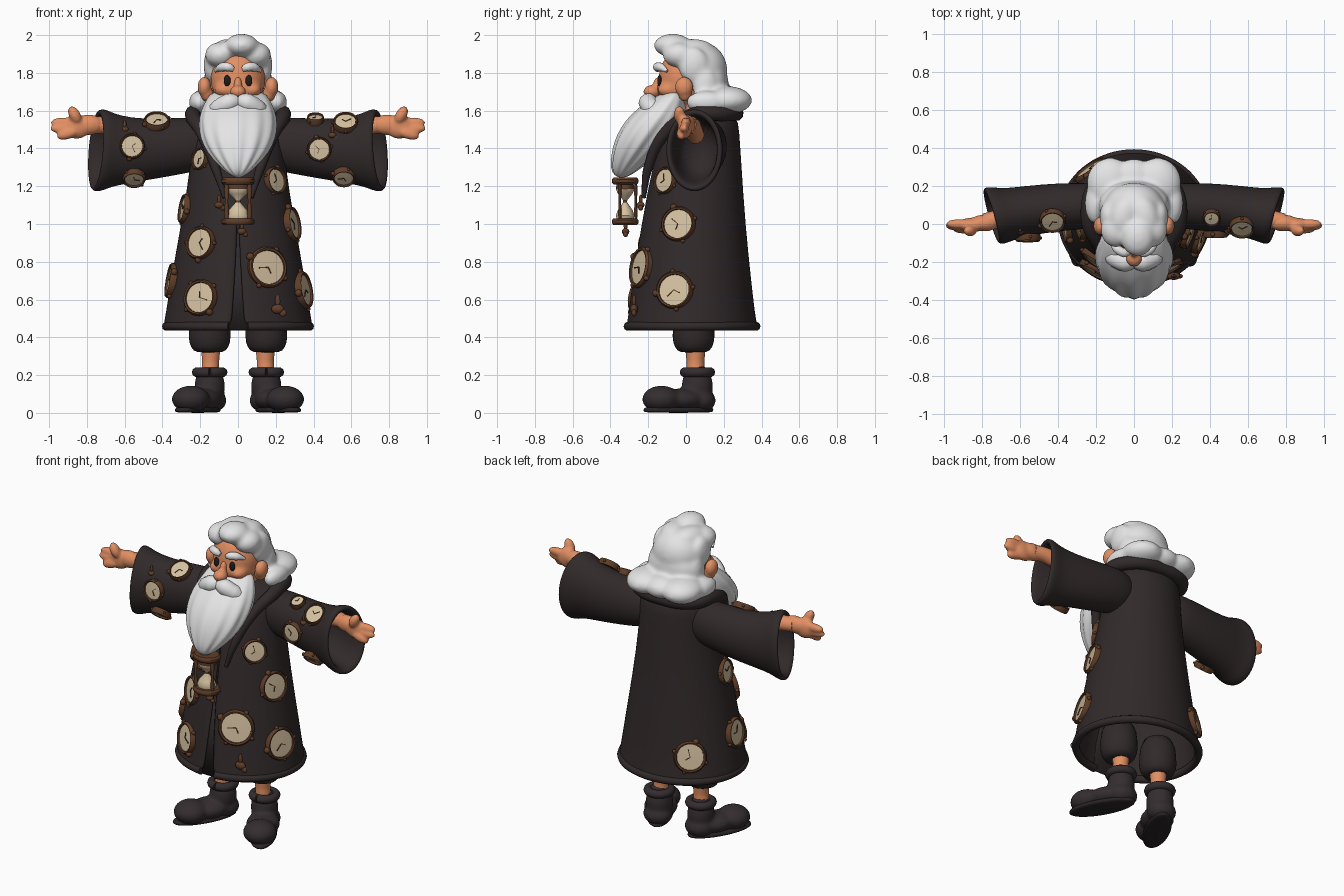
import bpy, bmesh, math
from mathutils import Vector as V, Matrix as M

cube = bpy.data.objects.get("Cube")
if cube:
    bpy.data.objects.remove(cube)


def material(name, r, g, b):
    m = bpy.data.materials.new(name)
    m.use_nodes = True
    m.diffuse_color = (r, g, b, 1)
    m.node_tree.nodes["Principled BSDF"].inputs["Base Color"].default_value = (r, g, b, 1)
    return m


ROBE = material("dark robe cloth", .031, .0225, .0235)
BOOT = material("boot leather", .034, .026, .028)
SOLE = material("black sole", .022, .018, .019)
SKIN = material("skin", .76, .275, .125)
HAIR = material("white hair", .78, .78, .78)
CREAM = material("cream dial", .66, .53, .35)
BROWN = material("brown wood", .115, .047, .021)
EYE = material("eye black", .015, .012, .012)


def finish(bm, name, mats, subsurf=0, recalc=True):
    if recalc:
        bmesh.ops.recalc_face_normals(bm, faces=bm.faces)
    for f in bm.faces:
        f.smooth = True
    me = bpy.data.meshes.new(name)
    bm.to_mesh(me)
    bm.free()
    for m in mats:
        me.materials.append(m)
    ob = bpy.data.objects.new(name, me)
    bpy.context.collection.objects.link(ob)
    if subsurf:
        ob.modifiers.new("smooth", "SUBSURF").levels = subsurf
        ob.modifiers["smooth"].render_levels = subsurf
    return ob


def ring(c, u, v, n=24, ridge=0, gap=0):
    pts = []
    for i in range(n):
        a = gap + (math.tau - 2 * gap) * i / (n - 1) if gap else math.tau * i / n
        k = 1 + ridge * math.cos(a * n / 4)
        pts.append(V(c) + k * (V(u) * math.sin(a) - V(v) * math.cos(a)))
    return pts


def loft(name, rings, mat, closed=True, subsurf=1):
    bm = bmesh.new()
    rows = [[bm.verts.new(p) for p in r] for r in rings]
    n = len(rows[0])
    for a, b in zip(rows, rows[1:]):
        for j in range(n if closed else n - 1):
            bm.faces.new((a[j], a[(j + 1) % n], b[(j + 1) % n], b[j]))
    if closed:
        bm.faces.new(rows[0])
        bm.faces.new(rows[-1])
    return finish(bm, name, [mat], subsurf, closed)


def blobs(name, parts, mat, voxel=0, relax=5):
    bm = bmesh.new()
    for c, s, *rot in parts:
        turn = M.Rotation(rot[0], 4, rot[1]) if rot else M()
        bmesh.ops.create_icosphere(bm, subdivisions=4, radius=1,
                                   matrix=M.Translation(c) @ turn @ M.Diagonal((*s, 1)))
    ob = finish(bm, name, [mat])
    if voxel:
        r = ob.modifiers.new("merge", "REMESH")
        r.mode, r.voxel_size, r.use_smooth_shade = "VOXEL", voxel, True
        s = ob.modifiers.new("relax", "SMOOTH")
        s.factor, s.iterations = .5, relax
    return ob


def tube(name, pts, mat):
    cu = bpy.data.curves.new(name, "CURVE")
    cu.dimensions, cu.bevel_depth, cu.bevel_resolution, cu.use_fill_caps = "3D", 1, 3, True
    cu.resolution_u = 8
    sp = cu.splines.new("BEZIER")
    sp.bezier_points.add(len(pts) - 1)
    for p, (x, y, z, r) in zip(sp.bezier_points, pts):
        p.co, p.radius = (x, y, z), r
        p.handle_left_type = p.handle_right_type = "AUTO"
    tmp = bpy.data.objects.new(name, cu)
    bpy.context.collection.objects.link(tmp)
    bpy.context.view_layer.update()
    me = bpy.data.meshes.new_from_object(tmp.evaluated_get(bpy.context.evaluated_depsgraph_get()))
    bpy.data.objects.remove(tmp)
    bm = bmesh.new()
    bm.from_mesh(me)
    return finish(bm, name, [mat])


def lathe(bm, profile, mat_ids, n=28):
    rows = [[bm.verts.new((r * math.cos(math.tau * i / n), r * math.sin(math.tau * i / n), h))
             for i in range(n)] for r, h in profile]
    for a, b, m in zip(rows, rows[1:], mat_ids):
        for j in range(n):
            bm.faces.new((a[j], a[(j + 1) % n], b[(j + 1) % n], b[j])).material_index = m


def sample(table, t):
    for a, b in zip(table, table[1:]):
        if a[0] <= t <= b[0]:
            k = (t - a[0]) / (b[0] - a[0])
            return [p + (q - p) * k for p, q in zip(a[1:], b[1:])]
    return table[-1][1:]


# Robe: height, half width, front y, back y
ROBE_RINGS = [(.44, .39, -.313, .372), (.455, .395, -.32, .378), (.49, .391, -.317, .374),
              (.52, .384, -.31, .367), (.7, .357, -.287, .346), (1, .302, -.237, .315),
              (1.3, .252, -.182, .295), (1.5, .238, -.12, .282), (1.575, .215, -.05, .272),
              (1.6, .1, .04, .18), (1.605, .01, .1, .11)]
rings = []
for z, rx, f, b in ROBE_RINGS:
    gap = .004 + max(0, .95 - z) * .17 + (.05 if z < .47 else 0)
    rings.append(ring((0, (f + b) / 2, z), (rx, 0, 0), (0, (b - f) / 2, 0), 40, 0, gap))
robe = loft("robe", rings, ROBE, closed=False, subsurf=0)
sol = robe.modifiers.new("cloth", "SOLIDIFY")
sol.thickness, sol.offset = .022, -1
sub = robe.modifiers.new("smooth", "SUBSURF")
sub.levels = sub.render_levels = 1
tube("robe_hem", [(*p, .024) for p in ring((0, .03, .458), (.378, 0, 0), (0, .34, 0), 24, 0, .13)], ROBE)
loft("front_under_panel", [ring((0, -.2 - .1 * t, .98 - .54 * t), (.02 + .07 * t, 0, 0), (0, .005, 0), 12)
                           for t in (0, .5, 1)], ROBE, subsurf=0)

# Collar rolls around the neck and down the chest
tube("collar", [(s * x, y, z, r) for s, row in
     ((1, [(.07, -.225, 1.14, .012), (.12, -.2, 1.3, .025), (.19, -.11, 1.48, .032), (.24, .04, 1.575, .042),
           (.19, .21, 1.585, .042), (0, .265, 1.585, .04)]),
      (-1, [(.19, .21, 1.585, .042), (.24, .04, 1.575, .042), (.19, -.11, 1.48, .032),
            (.12, -.2, 1.3, .025), (.07, -.225, 1.14, .012)])) for x, y, z, r in row], ROBE)

# Sleeve: x, centre y, half depth, centre z, half height; then the cuff roll and lining
SLEEVE = [(.1, .09, .1, 1.43, .12), (.25, .1, .125, 1.42, .15), (.5, .08, .13, 1.39, .162),
          (.64, .055, .136, 1.39, .188), (.68, .048, .142, 1.39, .204), (.72, .045, .152, 1.39, .22)]
LIP = [(.75, .045, .15, 1.39, .219), (.757, .045, .134, 1.39, .2), (.74, .045, .118, 1.39, .182),
       (.66, .055, .112, 1.395, .168), (.5, .08, .1, 1.4, .13)]


def paint_new(bm, start):
    bm.faces.ensure_lookup_table()
    for f in bm.faces[start:]:
        f.material_index = 1


def clock(name, at, normal, r, spin):
    bm = bmesh.new()
    lathe(bm, [(.01, -.018), (r, -.018), (r * 1.02, .006), (r * .94, .018), (r * .85, .015), (r * .83, .006),
               (.0005, .008)], [1, 1, 1, 1, 1, 0])
    for k in range(4):
        a = spin + k * math.pi / 2
        n0 = len(bm.faces)
        bmesh.ops.create_uvsphere(bm, u_segments=10, v_segments=6, radius=r * (.2 if k == 0 else .13),
                                  matrix=M.Translation(V((math.cos(a), math.sin(a), 0)) * r * 1.04))
        paint_new(bm, n0)
    for a, l in ((spin + .6, .5), (spin + 2.5, .34)):
        n0 = len(bm.faces)
        bmesh.ops.create_cube(bm, size=1, matrix=M.Rotation(a, 4, "Z") @ M.Translation((r * l / 2, 0, .009))
                              @ M.Diagonal((r * l, r * .05, .006, 1)))
        paint_new(bm, n0)
    bm.transform(M.Translation(at) @ V(normal).to_track_quat("Z", "Y").to_matrix().to_4x4())
    finish(bm, name, [CREAM, BROWN]).data.set_sharp_from_angle(angle=math.radians(40))


# Clocks on the robe: x, z, radius, side (-1 front, 1 back)
for i, (x, z, r, side) in enumerate([(.198, 1.23, .072, -1), (.289, 1, .092, -1), (.157, .77, .108, -1),
                                     (.35, .65, .099, -1), (-.2, 1.345, .058, -1), (-.2, .9, .088, -1),
                                     (-.2, .61, .096, -1), (-.284, 1.08, .078, -1), (-.355, .7, .092, -1),
                                     (-.23, .615, .096, 1)]):
    rx, f, b = sample(ROBE_RINGS, z)
    cy, ry = (f + b) / 2, (b - f) / 2
    dy = side * ry * math.sqrt(1 - (x / rx) ** 2)
    n = V((x / rx ** 2, dy / ry ** 2, 0)).normalized() + V((0, 0, .17))
    clock(f"robe_clock_{i}", (x, cy + dy, z), n, r, 1.2 + i * .7)

# Clocks on the sleeves, lifted clear of the cloth: x, height as a share of the half height, radius
for i, (x, h, r) in enumerate([(.57, .8, .066), (.41, .92, .045), (.43, -.02, .064), (.56, -.78, .06),
                               (-.43, .87, .068), (-.56, .12, .066), (-.55, -.82, .06)]):
    cy, ry, cz, rz = sample(SLEEVE, abs(x))
    z, y = cz + h * rz, cy - ry * math.sqrt(1 - h * h)
    n = V((0, (y - cy) / ry ** 2, (z - cz) / rz ** 2)).normalized()
    clock(f"sleeve_clock_{i}", V((x, y, z)) + n * .011, n, r, i * .9)

for s, side in ((1, "left"), (-1, "right")):
    # Sleeve with a hollow cuff leaning inward at the front
    rings = []
    for x, cy, ry, cz, rz in SLEEVE + LIP:
        lean = max(0, x - .5) * .15
        rings.append(ring((s * x, cy, cz), (s * lean, ry, 0), (-s * lean * .4, 0, rz), 24))
    loft(side + "_sleeve", rings, ROBE)
    # Hand
    tube(side + "_wrist", [(s * .55, .05, 1.47, .048), (s * .7, .03, 1.52, .048),
                           (s * .79, .01, 1.525, .046)], SKIN)
    blobs(side + "_hand", [((s * .79, .005, 1.525), (.08, .044, .054)), ((s * .855, -.005, 1.515), (.075, .038, .064)),
                           ((s * .865, -.035, 1.578), (.03, .03, .05), s * .5, "Y"),
                           ((s * .925, 0, 1.538), (.068, .026, .026)), ((s * .93, -.01, 1.505), (.066, .026, .026)),
                           ((s * .9, -.025, 1.478), (.062, .026, .028), s * .3, "Y")], SKIN, .009)
    # Leg and boot
    loft(side + "_trouser", [ring((s * .15, .04, z), (r, 0, 0), (0, r, 0), 16) for z, r in
                             ((.32, .05), (.325, .09), (.37, .112), (.43, .116), (.6, .1))], ROBE)
    tube(side + "_shin", [(s * .15, .05, .18, .05), (s * .145, .05, .27, .047), (s * .145, .05, .36, .055)], SKIN)
    tube(side + "_boot_cuff", [(s * .15 + .068 * math.sin(a), .06 - .068 * math.cos(a), .215, .026)
                               for a in [math.tau * k / 12 for k in range(13)]], BOOT)
    blobs(side + "_boot", [((s * .15, .06, .14), (.08, .082, .12)), ((s * .15, .075, .065), (.09, .082, .065)),
                           ((s * .195, -.02, .07), (.1, .125, .06), s * .5, "Z"),
                           ((s * .25, -.13, .072), (.1, .102, .072), s * .5, "Z")], BOOT, .012)
    loft(side + "_sole", [[p + V((s * (.045 - p.y) * .45, 0, 0)) for p in
                           ring((s * .175, -.04, z), (w, 0, 0), (0, l, 0), 20)]
                          for z, w, l in ((0, .082, .18), (.008, .09, .188), (.025, .09, .188), (.032, .07, .17))],
         SOLE)
    # Face details
    blobs(side + "_ear", [((s * .178, -.01, 1.725), (.036, .048, .054)),
                          ((s * .165, -.005, 1.69), (.034, .038, .042))], SKIN, .008)
    blobs(side + "_eye", [((s * .057, -.14, 1.758), (.018, .012, .03))], EYE)
    tube(side + "_eyebrow", [(s * .024, -.15, 1.818, .014), (s * .05, -.152, 1.83, .024),
                             (s * .085, -.135, 1.83, .024), (s * .122, -.1, 1.81, .008)], HAIR)
    tube(side + "_moustache", [(0, -.195, 1.65, .036), (s * .045, -.2, 1.642, .052), (s * .1, -.18, 1.612, .05),
                               (s * .145, -.15, 1.585, .032), (s * .178, -.12, 1.58, .006)], HAIR)

# Head
blobs("head", [((0, -.01, 1.765), (.145, .135, .165)), ((0, -.04, 1.72), (.135, .115, .09)),
               ((0, .05, 1.6), (.09, .09, .1)), ((.075, -.095, 1.71), (.05, .055, .04)),
               ((-.075, -.095, 1.71), (.05, .055, .04))], SKIN, .012)
blobs("nose", [((0, -.18, 1.7), (.042, .045, .036)), ((0, -.145, 1.735), (.022, .03, .045))], SKIN, .008)

# Hair: crown, quiff and curls at the neck
locks = [((0, .07, 1.815), (.165, .148, .152)), ((.02, -.07, 1.945), (.09, .1, .062)),
         ((0, .14, 1.74), (.165, .085, .12)), ((0, .235, 1.655), (.11, .11, .07))]
for s in (1, -1):
    locks += [((s * .095, -.035, 1.895), (.08, .088, .068)), ((s * .14, .04, 1.84), (.042, .08, .095)),
              ((s * .125, .215, 1.655), (.125, .135, .075)), ((s * .205, .11, 1.645), (.055, .11, .06)),
              ((s * .145, .1, 1.73), (.04, .065, .1)), ((s * .055, .04, 1.91), (.08, .12, .07), s * .3, "Z")]
blobs("hair", locks, HAIR, .012, 10)

# Beard with strand ridges: height, centre y, half width, half depth, ridge
BEARD = [(1.71, -.045, .14, .035, 0), (1.66, -.08, .165, .09, .01), (1.6, -.12, .195, .125, .02),
         (1.53, -.172, .207, .145, .03), (1.45, -.228, .194, .136, .04), (1.38, -.272, .16, .115, .05),
         (1.31, -.318, .1, .08, .06), (1.265, -.342, .05, .05, .05), (1.245, -.35, .014, .014, 0)]
loft("beard", [ring((0, y, z), (w, 0, 0), (0, d, -d * .15), 48, k) for z, y, w, d, k in BEARD], HAIR)

# Hourglass hanging at the chest
bm = bmesh.new()
for z in (0, .215):
    lathe(bm, [(.001, z), (.078, z), (.088, z + .01), (.088, z + .025), (.078, z + .035), (.001, z + .035)], [1] * 5)
lathe(bm, [(.055, .03), (.062, .05), (.048, .08), (.013, .12), (.013, .13), (.048, .165), (.062, .19), (.055, .22)],
      [0, 0, 0, 1, 0, 0, 1])
for k in range(3):
    a = math.tau * k / 3 + math.pi / 2
    n0 = len(bm.verts)
    lathe(bm, [(.009, .03), (.013, .06), (.008, .125), (.013, .19), (.009, .22)], [1] * 4, 10)
    bm.verts.ensure_lookup_table()
    bmesh.ops.translate(bm, verts=bm.verts[n0:], vec=(.07 * math.cos(a), .07 * math.sin(a), 0))
bm.transform(M.Translation((0, -.322, .995)) @ M.Diagonal((1, .8, 1, 1)))
finish(bm, "hourglass", [CREAM, BROWN]).data.set_sharp_from_angle(angle=math.radians(40))

# Small pendants
for i, (x, y, z, k) in enumerate([(.02, -.32, .96, 1), (-.1, -.24, 1.1, 1), (.21, -.275, .55, 1.4),
                                  (-.6, -.035, 1.5, .9), (.5, -.035, 1.47, .9)]):
    blobs(f"pendant_{i}", [((x, y, z + .03 * k), (.01 * k, .01, .025 * k)), ((x, y, z), (.024 * k, .02, .018 * k)),
                           ((x + .02 * k, y, z - .015 * k), (.014 * k, .013, .014 * k))], BROWN)
